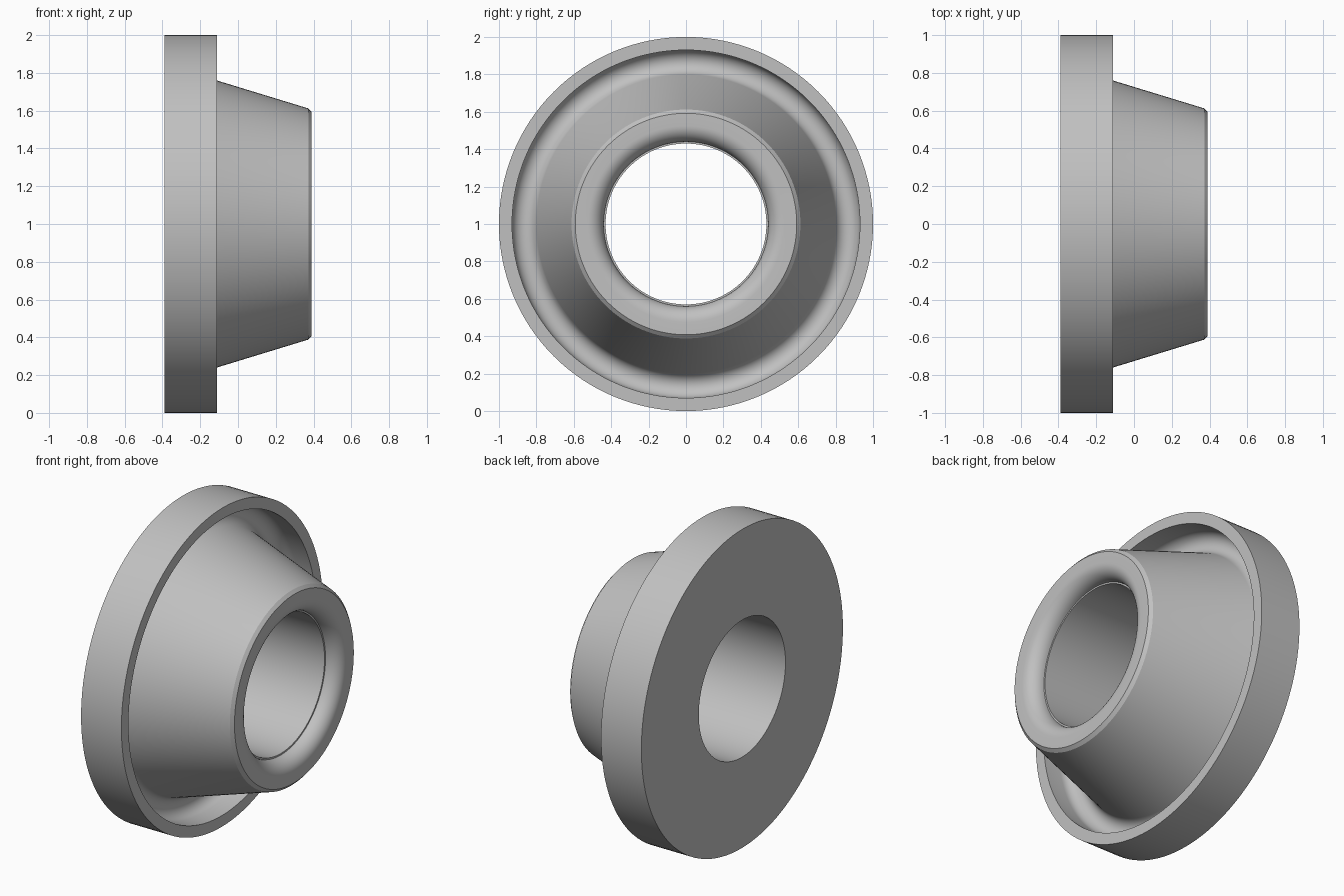
import bpy
import bmesh
import math
from mathutils import Matrix, Vector

cube = bpy.data.objects.get("Cube")
if cube:
    bpy.data.objects.remove(cube, do_unlink=True)

SEGMENTS = 128


def arc(cx, cr, radius, start, end, steps):
    """Points (x, r) on a circular arc, angles in degrees from +x towards +r."""
    angles = [math.radians(start + (end - start) * i / steps) for i in range(steps + 1)]
    return [(cx + radius * math.cos(a), cr + radius * math.sin(a)) for a in angles]


def lathe(name, profile, material):
    """Revolve a closed (x, r) profile around the x axis."""
    bm = bmesh.new()
    rings = []
    for i in range(SEGMENTS):
        turn = Matrix.Rotation(math.tau * i / SEGMENTS, 3, 'X')
        rings.append([bm.verts.new(turn @ Vector((x, 0, r))) for x, r in profile])
    count = len(profile)
    for i, ring in enumerate(rings):
        following = rings[(i + 1) % SEGMENTS]
        for j in range(count):
            k = (j + 1) % count
            bm.faces.new((ring[j], ring[k], following[k], following[j]))
    bmesh.ops.recalc_face_normals(bm, faces=bm.faces)
    mesh = bpy.data.meshes.new(name)
    bm.to_mesh(mesh)
    bm.free()
    mesh.materials.append(material)
    obj = bpy.data.objects.new(name, mesh)
    bpy.context.collection.objects.link(obj)
    return obj


# Plain grey metal
grey = bpy.data.materials.new("grey_metal")
grey.use_nodes = True
colour = (0.53, 0.53, 0.53, 1)
grey.diffuse_color = colour
grey.node_tree.nodes["Principled BSDF"].inputs["Base Color"].default_value = colour

# Flange: back face and outer rim
profile = [(-0.39, 0.43), (-0.39, 1.0), (-0.11, 1.0), (-0.11, 0.93)]
# Rounded groove between rim and cone
profile += arc(-0.22, 0.863, 0.067, 90, 253, 14)
# Cone end with chamfer
profile += [(0.372, 0.612), (0.39, 0.592)]
# Rounded mouth, then a small step down into the bore
profile += arc(0.30, 0.525, 0.09, 0, -90, 10)[:1] and [
    (0.39 - 0.09 * (1 - math.cos(math.radians(a))), 0.525 - 0.085 * math.sin(math.radians(a)))
    for a in range(0, 91, 9)]
profile += [(0.30, 0.43)]

hub = lathe("flanged_hub", profile, grey)
hub.location.z = 1

bpy.ops.object.select_all(action='DESELECT')
hub.select_set(True)
bpy.context.view_layer.objects.active = hub
bpy.ops.object.shade_smooth_by_angle(angle=math.radians(25))
